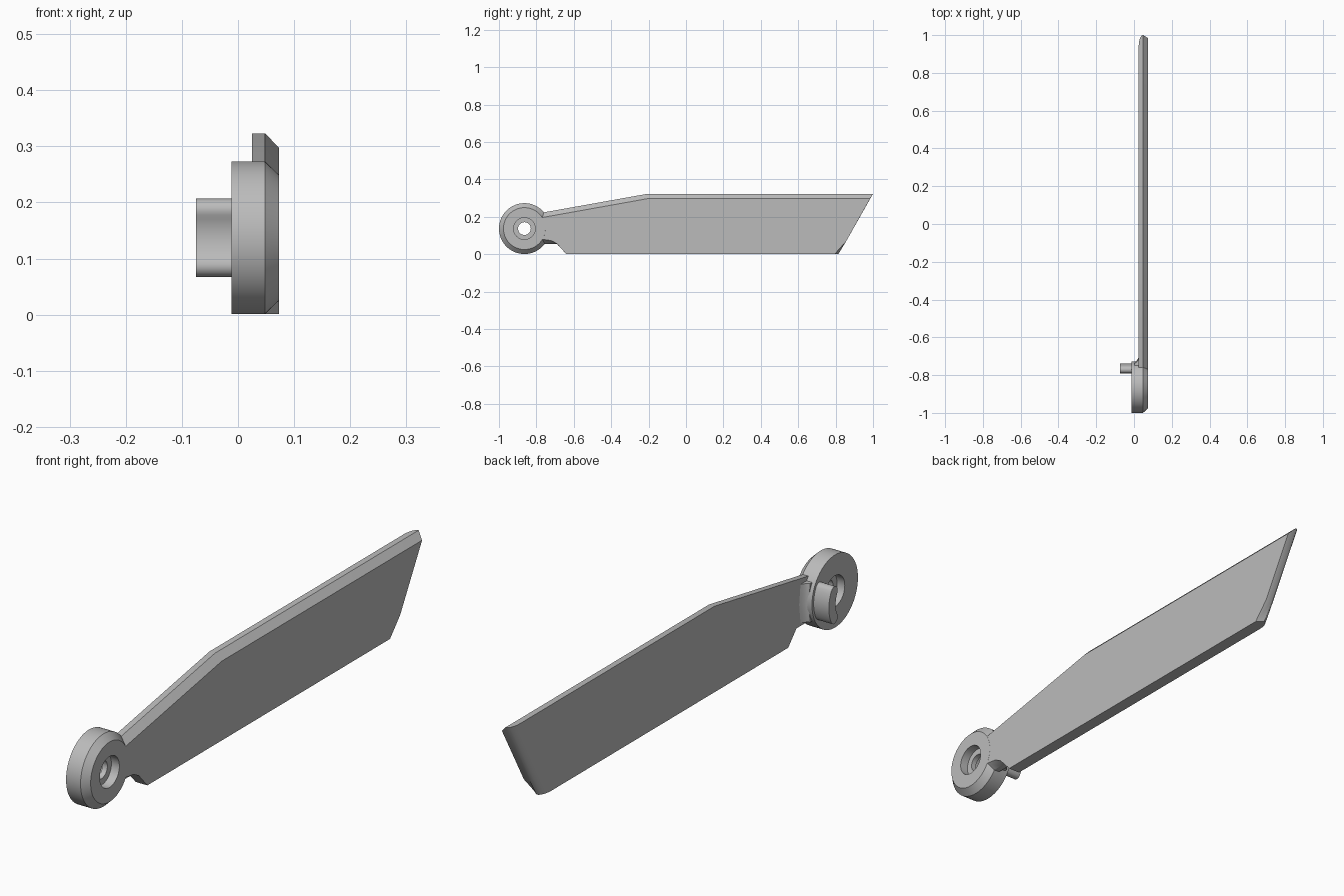
import bpy, bmesh, math

cube = bpy.data.objects.get("Cube")
if cube:
    bpy.data.objects.remove(cube)

grey = bpy.data.materials.new("plain_grey")
grey.use_nodes = True
grey.diffuse_color = (0.5, 0.5, 0.5, 1)
grey.node_tree.nodes["Principled BSDF"].inputs["Base Color"].default_value = (0.5, 0.5, 0.5, 1)

HUB_Y, HUB_Z = -0.864, 0.137


def finish(name, bm, angle=35):
    bmesh.ops.recalc_face_normals(bm, faces=bm.faces)
    mesh = bpy.data.meshes.new(name)
    bm.to_mesh(mesh)
    bm.free()
    mesh.materials.append(grey)
    obj = bpy.data.objects.new(name, mesh)
    bpy.context.collection.objects.link(obj)
    bpy.ops.object.select_all(action="DESELECT")
    obj.select_set(True)
    bpy.context.view_layer.objects.active = obj
    bpy.ops.object.shade_smooth_by_angle(angle=math.radians(angle))
    return obj


def loft(name, layers, angle=35):
    """Join matching side outlines (x, [(y, z), ...]) and cap both ends."""
    bm = bmesh.new()
    rings = [[bm.verts.new((x, y, z)) for y, z in outline] for x, outline in layers]
    n = len(rings[0])
    for a, b in zip(rings, rings[1:]):
        for i in range(n):
            j = (i + 1) % n
            bm.faces.new((a[i], a[j], b[j], b[i]))
    bm.faces.new(rings[0])
    bm.faces.new(rings[-1])
    return finish(name, bm, angle)


def lathe(name, profile, steps=64):
    """Turn a closed (x, radius) profile about the hub axis."""
    bm = bmesh.new()
    rings = []
    for s in range(steps):
        a = 2 * math.pi * s / steps
        rings.append([bm.verts.new((x, HUB_Y + r * math.cos(a), HUB_Z + r * math.sin(a)))
                      for x, r in profile])
    n = len(profile)
    for s in range(steps):
        a, b = rings[s], rings[(s + 1) % steps]
        for i in range(n):
            j = (i + 1) % n
            bm.faces.new((a[i], a[j], b[j], b[i]))
    return finish(name, bm)


# Pivot hub: chamfered disc, counterbored on both sides around a thin lip
lathe("pivot_hub", [(-0.012, 0.058), (-0.012, 0.136), (0.048, 0.136), (0.073, 0.112),
                    (0.073, 0.058), (0.04, 0.058), (0.04, 0.034), (0.02, 0.034), (0.02, 0.058)])


# Blade: flat back with a rounded tip edge, chamfered spine on the front
def blade_outline(tip):
    return [(-0.77, 0.222), (-0.205, 0.323), (1.0 - tip, 0.323), (0.855 - tip, 0.067),
            (0.815 - tip, 0.001), (-0.64, 0.001), (-0.69, 0.055), (-0.72, 0.055), (-0.77, 0.055)]


front_outline = [(-0.77, 0.196), (-0.2, 0.298), (0.985, 0.298), (0.855, 0.067),
                 (0.795, 0.001), (-0.64, 0.001), (-0.69, 0.056), (-0.72, 0.073), (-0.77, 0.08)]
layers = [(0.025 + 0.023 * (1 - math.cos(t)), blade_outline(0.055 * (1 - math.sin(t))))
          for t in (math.pi / 2 * k / 5 for k in range(6))]
loft("blade", layers + [(0.0728, front_outline)], 30)

# Fillet blending the hub rim into the back of the blade
fillet = []
for k in range(5):
    t = k / 4
    y = -0.729 + 0.03 * t * t
    fillet.append((0.002 + 0.026 * t, [(-0.775, 0.065), (y - 0.008, 0.065), (y, HUB_Z),
                                       (y - 0.008, 0.21), (-0.775, 0.21)]))
loft("neck_fillet", fillet)

# Stop pin: curved bean-shaped peg with rounded ends
R, W, SPREAD = 0.106, 0.02, math.radians(28)


def polar(r, a):
    return HUB_Y + r * math.cos(a), HUB_Z + r * math.sin(a)


def arc(r, a0, a1, steps=10):
    return [polar(r, a0 + (a1 - a0) * i / steps) for i in range(steps + 1)]


def round_end(a, start):
    cy, cz = polar(R, a)
    return [(cy + W * math.cos(start + math.pi * i / 8), cz + W * math.sin(start + math.pi * i / 8))
            for i in range(1, 8)]


bean = (arc(R + W, -SPREAD, SPREAD) + round_end(SPREAD, SPREAD)
        + arc(R - W, SPREAD, -SPREAD) + round_end(-SPREAD, math.pi - SPREAD))
loft("stop_pin", [(-0.075, bean), (0.0, bean)])
